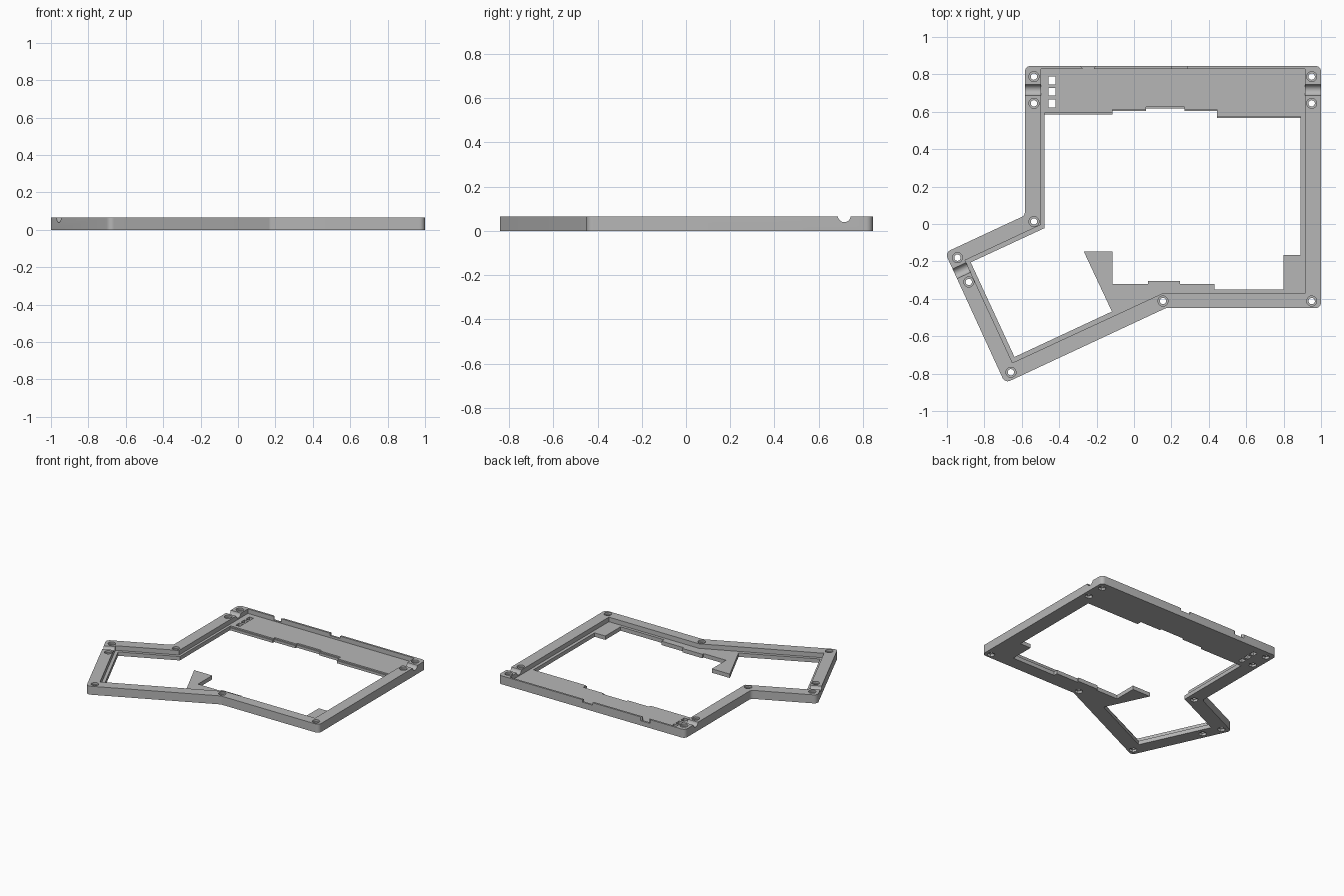
import bpy, bmesh, math
from mathutils import Vector

if "Cube" in bpy.data.objects:
    bpy.data.objects.remove(bpy.data.objects["Cube"], do_unlink=True)

TOP, FLOOR = 0.065, 0.03
TILT = math.radians(25)  # angle of the thumb section

grey = bpy.data.materials.new("plain grey")
grey.use_nodes = True
grey.diffuse_color = (0.47, 0.47, 0.47, 1)
grey.node_tree.nodes["Principled BSDF"].inputs["Base Color"].default_value = (0.47, 0.47, 0.47, 1)


def prism(name, points, z0, z1):
    """Extrude a flat outline between two heights."""
    bm = bmesh.new()
    face = bm.faces.new([bm.verts.new((x, y, z0)) for x, y in points])
    top = bmesh.ops.extrude_face_region(bm, geom=[face])["geom"]
    for v in top:
        if isinstance(v, bmesh.types.BMVert):
            v.co.z = z1
    bmesh.ops.recalc_face_normals(bm, faces=bm.faces)
    mesh = bpy.data.meshes.new(name)
    bm.to_mesh(mesh)
    bm.free()
    obj = bpy.data.objects.new(name, mesh)
    bpy.context.collection.objects.link(obj)
    mesh.materials.append(grey)
    return obj


def rounded(points, r, steps=6):
    """Round every corner of an outline with a tangent arc."""
    out = []
    for i, p in enumerate(points):
        p = Vector(p)
        a = (Vector(points[i - 1]) - p).normalized()
        b = (Vector(points[(i + 1) % len(points)]) - p).normalized()
        half = a.angle(b) / 2
        centre = p + (a + b).normalized() * r / math.sin(half)
        start = p + a * r / math.tan(half) - centre
        end = p + b * r / math.tan(half) - centre
        sweep = start.angle_signed(end)
        for k in range(steps + 1):
            t = -sweep * k / steps
            c, s = math.cos(t), math.sin(t)
            out.append((centre.x + start.x * c - start.y * s,
                        centre.y + start.x * s + start.y * c))
    return out


def ring(x, y, r, n):
    return [(x + r * math.cos(math.tau * k / n), y + r * math.sin(math.tau * k / n)) for k in range(n)]


def box(x0, x1, y0, y1):
    return [(x0, y0), (x1, y0), (x1, y1), (x0, y1)]


def cut(target, cutter):
    mod = target.modifiers.new("cut", "BOOLEAN")
    mod.operation, mod.solver, mod.object = "DIFFERENCE", "EXACT", cutter
    bpy.context.view_layer.objects.active = target
    bpy.ops.object.modifier_apply(modifier=mod.name)
    bpy.data.objects.remove(cutter, do_unlink=True)


# Outer body
outline = [(-0.583, 0.845), (-0.583, 0.046), (-1.01, -0.153), (-0.69, -0.851),
           (0.17, -0.45), (1.0, -0.45), (1.0, 0.845)]
case = prism("case_frame", rounded(outline, 0.03), 0, TOP)

# Recess above the floor
pocket = [(-0.497, 0.83), (-0.497, -0.004), (-0.903, -0.194), (-0.65, -0.742),
          (0.15, -0.372), (0.914, -0.372), (0.914, 0.83)]
cut(case, prism("pocket_cutter", pocket, FLOOR, 0.1))

# Opening through the floor, with its stepped rear and front edges
rear = [(-0.478, 0.585), (-0.115, 0.585), (-0.115, 0.603), (0.065, 0.603), (0.065, 0.617),
        (0.27, 0.617), (0.27, 0.603), (0.443, 0.603), (0.443, 0.567), (0.89, 0.567)]
front = [(0.89, -0.165), (0.8, -0.165), (0.8, -0.35), (0.43, -0.35), (0.43, -0.32),
         (0.245, -0.32), (0.245, -0.305), (0.075, -0.305), (0.075, -0.32), (-0.115, -0.32),
         (-0.115, -0.148), (-0.268, -0.148), (-0.118, -0.468), (-0.639, -0.711),
         (-0.873, -0.205), (-0.478, -0.022)]
cut(case, prism("opening_cutter", rear + front, -0.1, 0.1))

# Fine lip along the rear floor edge
lip = [(x, y + 0.009) for x, y in rear] + [(0.89, 0.4), (-0.478, 0.4)]
cut(case, prism("lip_cutter", lip, 0.02, 0.1))

# Screw holes: through bore, recess on top, hexagonal nut seat underneath
screws = [(-0.535, 0.788), (-0.535, 0.645), (0.95, 0.788), (0.95, 0.645), (-0.535, 0.013),
          (-0.944, -0.18), (-0.883, -0.31), (-0.658, -0.793), (0.155, -0.412), (0.95, -0.412)]
for x, y in screws:
    cut(case, prism("bore_cutter", ring(x, y, 0.017, 20), -0.1, 0.1))
    cut(case, prism("head_cutter", ring(x, y, 0.027, 20), 0.05, 0.1))
    cut(case, prism("nut_cutter", ring(x, y, 0.028, 6), -0.1, 0.018))

# Three small windows in the floor
for y in (0.767, 0.707, 0.645):
    cut(case, prism("window_cutter", box(-0.456, -0.421, y - 0.021, y + 0.021), -0.1, 0.1))

# Round grooves across the side walls
for x, y, turn in ((-0.54, 0.716, 0), (0.957, 0.716, 0), (-0.917, -0.247, TILT)):
    groove = prism("groove_cutter", ring(0, 0, 0.029, 24), -0.07, 0.07)
    groove.location = (x, y, TOP + 0.003)
    groove.rotation_euler = (0, math.pi / 2, turn)
    bpy.context.view_layer.update()
    cut(case, groove)

# Rear wall ports: one flared, one shallow
flared = [(-0.275, 0.82), (-0.215, 0.82), (-0.215, 0.833), (-0.19, 0.86), (-0.3, 0.86), (-0.275, 0.833)]
cut(case, prism("flared_port_cutter", flared, 0.036, 0.1))
cut(case, prism("port_cutter", box(0.2, 0.285, 0.82, 0.86), 0.046, 0.1))

# Smooth rounded corners, keep edges crisp
bpy.ops.object.select_all(action="DESELECT")
case.select_set(True)
bpy.context.view_layer.objects.active = case
bpy.ops.object.shade_smooth_by_angle(angle=math.radians(30))
